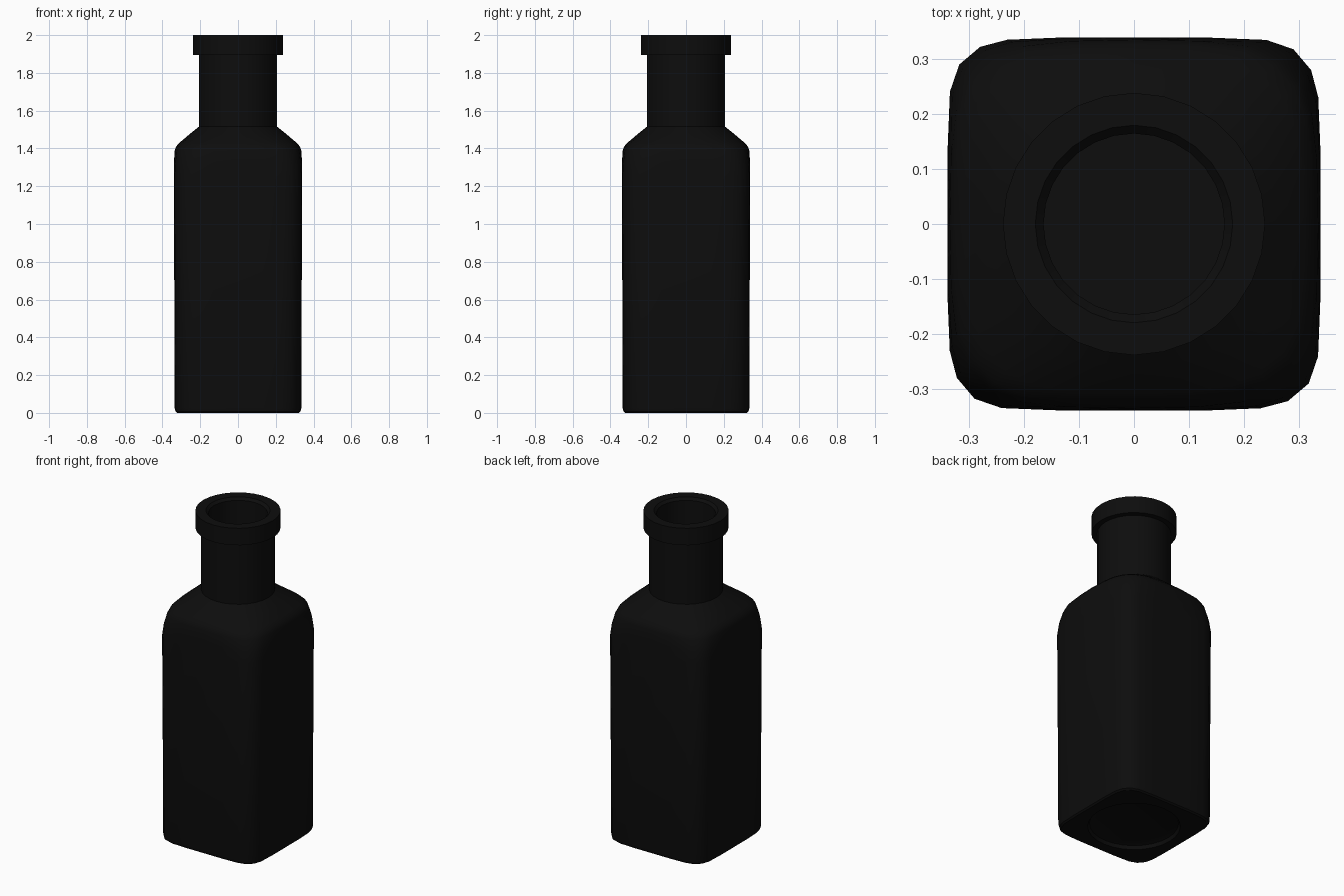
import bpy, bmesh, math

cube = bpy.data.objects.get("Cube")
if cube:
    bpy.data.objects.remove(cube)

# Material
black = bpy.data.materials.new("black glass")
black.use_nodes = True
color = (0.004, 0.004, 0.004, 1)
black.diffuse_color = color
shader = next(n for n in black.node_tree.nodes if n.type == "BSDF_PRINCIPLED")
shader.inputs["Base Color"].default_value = color
shader.inputs["Roughness"].default_value = 0.6

# One quarter of the rounded-square section, as fractions of the half width
QUARTER = [(1, 0), (1, 0.39), (0.988, 0.68), (0.95, 0.825),
           (0.855, 0.937), (0.71, 0.987), (0.39, 1)]
SQUARE = []
for turn in range(4):
    for x, y in QUARTER:
        for _ in range(turn):
            x, y = -y, x
        SQUARE.append((x, y))
SIDES = len(SQUARE)


def section(bm, z, size, roundness):
    """Ring blended between the rounded square (0) and a circle (1)."""
    ring = []
    for i, (sx, sy) in enumerate(SQUARE):
        a = math.tau * i / SIDES
        x = sx + (math.cos(a) - sx) * roundness
        y = sy + (math.sin(a) - sy) * roundness
        ring.append(bm.verts.new((x * size, y * size, z)))
    return ring


def loft(name, stations):
    bm = bmesh.new()
    rings = [section(bm, *s) for s in stations]
    for low, high in zip(rings, rings[1:]):
        for i in range(SIDES):
            j = (i + 1) % SIDES
            bm.faces.new((low[i], low[j], high[j], high[i]))
    bm.faces.new(rings[0][::-1])
    bm.faces.new(rings[-1])
    bmesh.ops.recalc_face_normals(bm, faces=bm.faces)
    mesh = bpy.data.meshes.new(name)
    bm.to_mesh(mesh)
    bm.free()
    mesh.materials.append(black)
    obj = bpy.data.objects.new(name, mesh)
    bpy.context.collection.objects.link(obj)
    bpy.ops.object.select_all(action="DESELECT")
    obj.select_set(True)
    bpy.context.view_layer.objects.active = obj
    bpy.ops.object.shade_smooth_by_angle(angle=math.radians(35))
    return obj


# Height, half width, roundness
base = [(0.03, 0.22, 1), (0.02, 0.25, 1), (0, 0.26, 1),
        (0, 0.322, 0), (0.008, 0.331, 0), (0.025, 0.335, 0)]
body = [(0.84, 0.338, 0), (1.25, 0.34, 0), (1.32, 0.339, 0.1),
        (1.385, 0.336, 0.28), (1.41, 0.328, 0.36), (1.43, 0.31, 0.45),
        (1.475, 0.257, 0.75), (1.515, 0.207, 1)]
neck = [(1.895, 0.207, 1)]
rim = [(1.895, 0.239, 1), (2.0, 0.239, 1), (2.0, 0.18, 1), (1.985, 0.165, 1)]
cavity = [(1.5, 0.165, 1), (1.4, 0.28, 0.4), (1.25, 0.3, 0), (0.06, 0.295, 0)]

loft("bottle", base + body + neck + rim + cavity)
